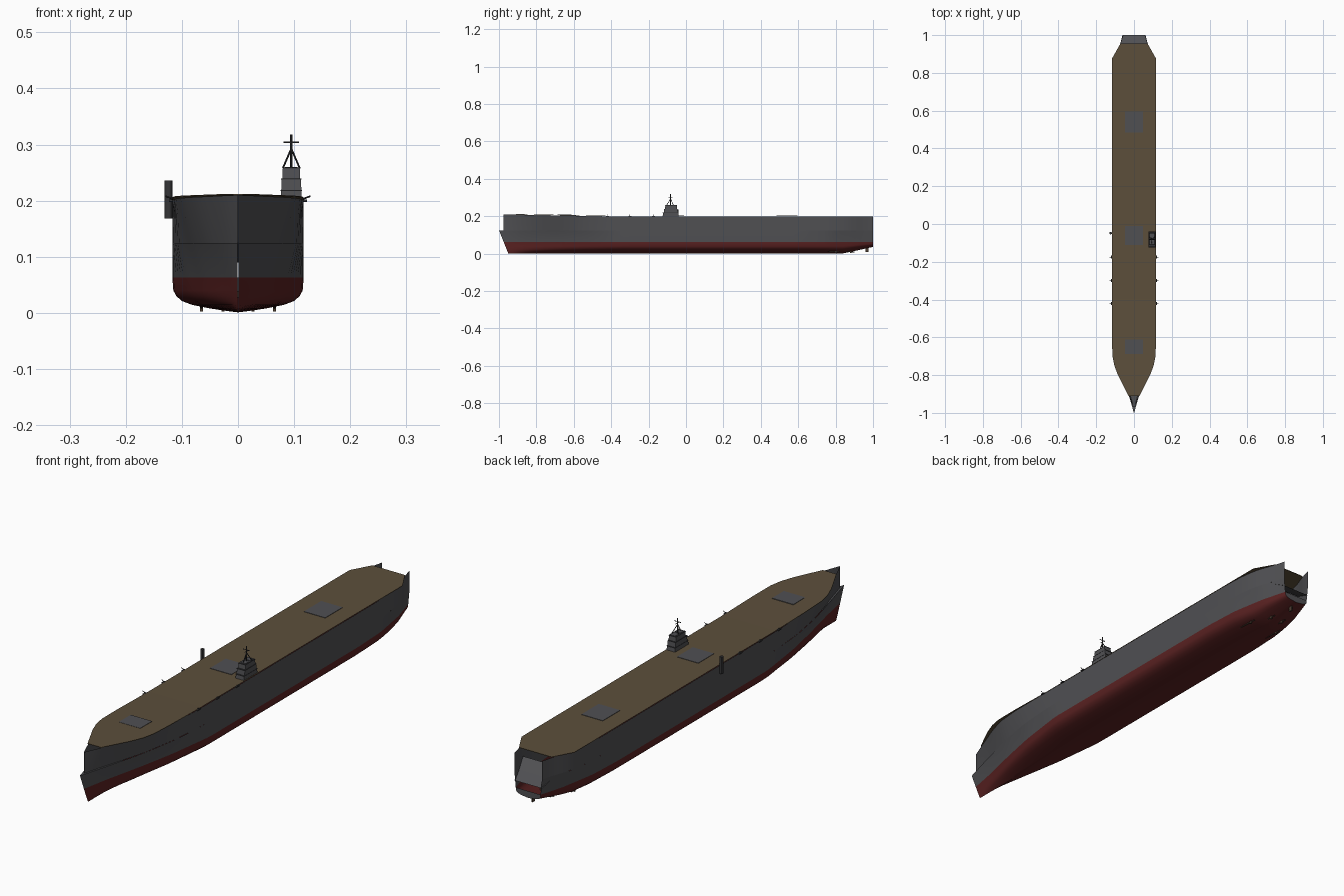
import bpy
import bmesh
from mathutils import Vector

if "Cube" in bpy.data.objects:
    bpy.data.objects.remove(bpy.data.objects["Cube"])


def material(name, r, g, b):
    m = bpy.data.materials.new(name)
    m.use_nodes = True
    m.diffuse_color = (r, g, b, 1)
    m.node_tree.nodes["Principled BSDF"].inputs["Base Color"].default_value = (r, g, b, 1)
    return m


grey = material("hull grey", .08, .08, .086)
red = material("bottom red", .105, .016, .016)
wood = material("deck brown", .108, .078, .044)
dark = material("dark grey", .035, .035, .038)
bronze = material("bronze", .07, .045, .03)


def finish(name, bm, mats, smooth=False):
    me = bpy.data.meshes.new(name)
    bmesh.ops.recalc_face_normals(bm, faces=bm.faces)
    bm.to_mesh(me)
    bm.free()
    for m in mats:
        me.materials.append(m)
    ob = bpy.data.objects.new(name, me)
    bpy.context.collection.objects.link(ob)
    if smooth:
        bpy.ops.object.select_all(action="DESELECT")
        ob.select_set(True)
        bpy.context.view_layer.objects.active = ob
        bpy.ops.object.shade_smooth_by_angle()
    return ob


def lerp_table(table, y):
    for (a, u), (b, v) in zip(table, table[1:]):
        if y <= b:
            return u + (v - u) * max(0, y - a) / (b - a)
    return table[-1][1]


def sheer(y):
    return .2 + .011 * max(0, min(1, (-.4 - y) / .57))


def spaced(a, b, n):
    return [a + (b - a) * i / n for i in range(n + 1)]


def loft(name, rows, mats, rule=None, smooth=True):
    """Skin a list of point rows, coloured by face height."""
    bm = bmesh.new()
    grid = [[bm.verts.new(p) for p in row] for row in rows]
    for r, s in zip(grid, grid[1:]):
        for i in range(len(r) - 1):
            f = bm.faces.new((r[i], r[i + 1], s[i + 1], s[i]))
            if rule:
                f.material_index = rule(i)
    return finish(name, bm, mats, smooth)


def box(name, centre, size, mat, taper=1.0):
    bm = bmesh.new()
    bmesh.ops.create_cube(bm, size=1)
    for v in bm.verts:
        k = taper if v.co.z > 0 else 1
        v.co = Vector((v.co.x * size[0] * k, v.co.y * size[1] * k, v.co.z * size[2])) + Vector(centre)
    return finish(name, bm, [mat])


def rod(name, a, b, radius, mat, sides=8):
    a, b = Vector(a), Vector(b)
    bm = bmesh.new()
    bmesh.ops.create_cone(bm, cap_ends=True, segments=sides, radius1=radius,
                          radius2=radius, depth=(b - a).length)
    bmesh.ops.rotate(bm, verts=bm.verts, matrix=(b - a).to_track_quat("Z", "Y").to_matrix())
    bmesh.ops.translate(bm, verts=bm.verts, vec=(a + b) / 2)
    return finish(name, bm, [mat], True)


# Half widths along the ship at deck, knuckle and waterline
BEAM = .117
STERN = [(.7, BEAM), (.8, .113), (.88, .1), (.955, .072), (1, .061)]
top_w = [(-.975, .001), (-.91, .028), (-.85, .05), (-.78, .079), (-.7, .102), (-.6, .113), (-.45, BEAM)] + STERN
knuckle_w = [(-.975, .001), (-.88, .027), (-.8, .052), (-.7, .079), (-.55, .105), (-.4, BEAM)] + STERN
lower_w = [(-.95, .001), (-.85, .034), (-.7, .08), (-.55, .106), (-.4, BEAM)] + STERN
water_w = [(-.95, .001), (-.85, .022), (-.7, .06), (-.55, .09), (-.35, BEAM),
           (.6, BEAM), (.75, .11), (.9, .084), (1, .055)]
deck_w = [(-.91, .03), (-.88, .045), (-.8, .085), (-.75, .104), (-.7, .114), (-.6, BEAM),
          (.875, BEAM), (.955, .072)]
KNUCKLE, WATER = .125, .063

# Upper hull plating, open at the transom
rows = []
for y in spaced(-.975, 1, 56):
    t, k, z = lerp_table(top_w, y), lerp_table(knuckle_w, y), sheer(y) - .001
    half = [(t, z), ((t + k) / 2, (z + KNUCKLE) / 2), (k, KNUCKLE)]
    rows.append([[(s * x, y, h) for x, h in half] for s in (-1, 1)])
for name, side in (("upper_hull_right", 0), ("upper_hull_left", 1)):
    loft(name, [r[side] for r in rows], [grey])
stem = [row[0] for row in rows[0]], [row[-1] for row in rows[0]]
loft("stem_bar", stem, [grey], smooth=False)

# Lower hull with raked stem, round bilge and rising run aft
bilge = [(1, WATER), (.985, .04), (.94, .03), (.85, .021), (.7, .0145), (.45, .0085), (.2, .004)]
rows = []
for y in spaced(-.95, 1, 60):
    keel = .035 * max(0, (y - .84) / .16)
    w = lerp_table(water_w, y)
    half = [(lerp_table(lower_w, y), KNUCKLE)]
    half += [(w * f, keel + z * (WATER - keel) / WATER) for f, z in bilge]
    section = [(-x, z) for x, z in half] + [(0, keel + .001)] + half[::-1]
    rake = .4 * max(0, (-.7 - y) / .25)
    rows.append([(x, y - rake * z, z) for x, z in section])
last = len(rows[0]) - 2
loft("lower_hull", rows, [grey, red], lambda i: 0 if i in (0, last) else 1)

# Low transom plate below the stern opening
bm = bmesh.new()
bm.faces.new([bm.verts.new(p) for p in rows[-1][1:-1]])
finish("transom", bm, [grey])

# Forecastle floor and sloping quarterdeck
bow = [r for r in rows if r[0][1] < -.8]
loft("forecastle_floor", [[r[0], r[-1]] for r in bow], [grey], smooth=False)
loft("quarterdeck", [[(s * lerp_table(top_w, y), y, z) for s in (-1, 1)]
                     for y, z in ((1, .09), (.955, .112), (.9, .14))], [grey], smooth=False)

# Flight deck plate following the sheer
deck_y = sorted([p[0] for p in deck_w] + spaced(-.5, .8, 13))
deck = loft("flight_deck", [[(s * lerp_table(deck_w, y), y, sheer(y) + .001) for s in (-1, 1)]
                            for y in deck_y], [wood], smooth=False)
thick = deck.modifiers.new("plate", "SOLIDIFY")
thick.thickness = .002
thick.offset = 0

# Lifts
for name, y, length in (("aft_lift", .54, .11), ("middle_lift", -.06, .1), ("forward_lift", -.65, .075)):
    box(name, (0, y, sheer(y) + .002), (.095, length, .003), grey)

# Island: stepped tiers, bridge houses and mast
IX = .095
for i, (y, width, length, z) in enumerate(((-.082, .038, .086, .208), (-.081, .036, .076, .2285),
                                           (-.08, .032, .064, .248))):
    box(f"island_tier_{i + 1}", (IX, y, z), (width, length, .02), grey, .95)
    box(f"island_ledge_{i + 1}", (IX, y, z + .01), (width, length, .0015), dark)
for i, y in enumerate((-.095, -.062)):
    box(f"island_roof_{i + 1}", (IX, y, .259), (.022, .022, .003), grey)
rod("mast", (IX, -.082, .25), (IX, -.082, .318), .0024, dark)
for i, (dx, dy) in enumerate(((-.015, .015), (.015, .015), (0, -.022))):
    rod(f"mast_leg_{i + 1}", (IX + dx, -.082 + dy, .258), (IX, -.082, .293), .0016, dark)
rod("yard", (IX - .014, -.082, .304), (IX + .014, -.082, .304), .0014, dark)
rod("yard_cross", (IX, -.093, .298), (IX, -.071, .298), .0012, dark)

# Funnel on the right deck edge
rod("funnel", (-.124, -.048, .168), (-.124, -.048, .236), .0072, dark, 12)

# Deck edge guns on small platforms
for s, side in ((-1, "right"), (1, "left")):
    for i, y in enumerate((-.42, -.3, -.175)):
        z = sheer(y)
        box(f"gun_platform_{side}_{i + 1}", (s * .118, y, z), (.01, .016, .004), dark)
        rod(f"gun_barrel_{side}_{i + 1}", (s * .116, y, z + .003), (s * .129, y, z + .008), .0013, dark, 6)

# Rudder, shafts and brackets
box("rudder", (0, .967, .024), (.005, .016, .03), bronze)
for s, side in ((-1, "right"), (1, "left")):
    for name, x, y in (("outer", .065, .8), ("inner", .027, .88)):
        rod(f"{name}_shaft_{side}", (s * x, y - .1, .016), (s * x, y + .02, .009), .0025, bronze)
        box(f"{name}_bracket_{side}", (s * x, y, .014), (.005, .008, .022), bronze)
